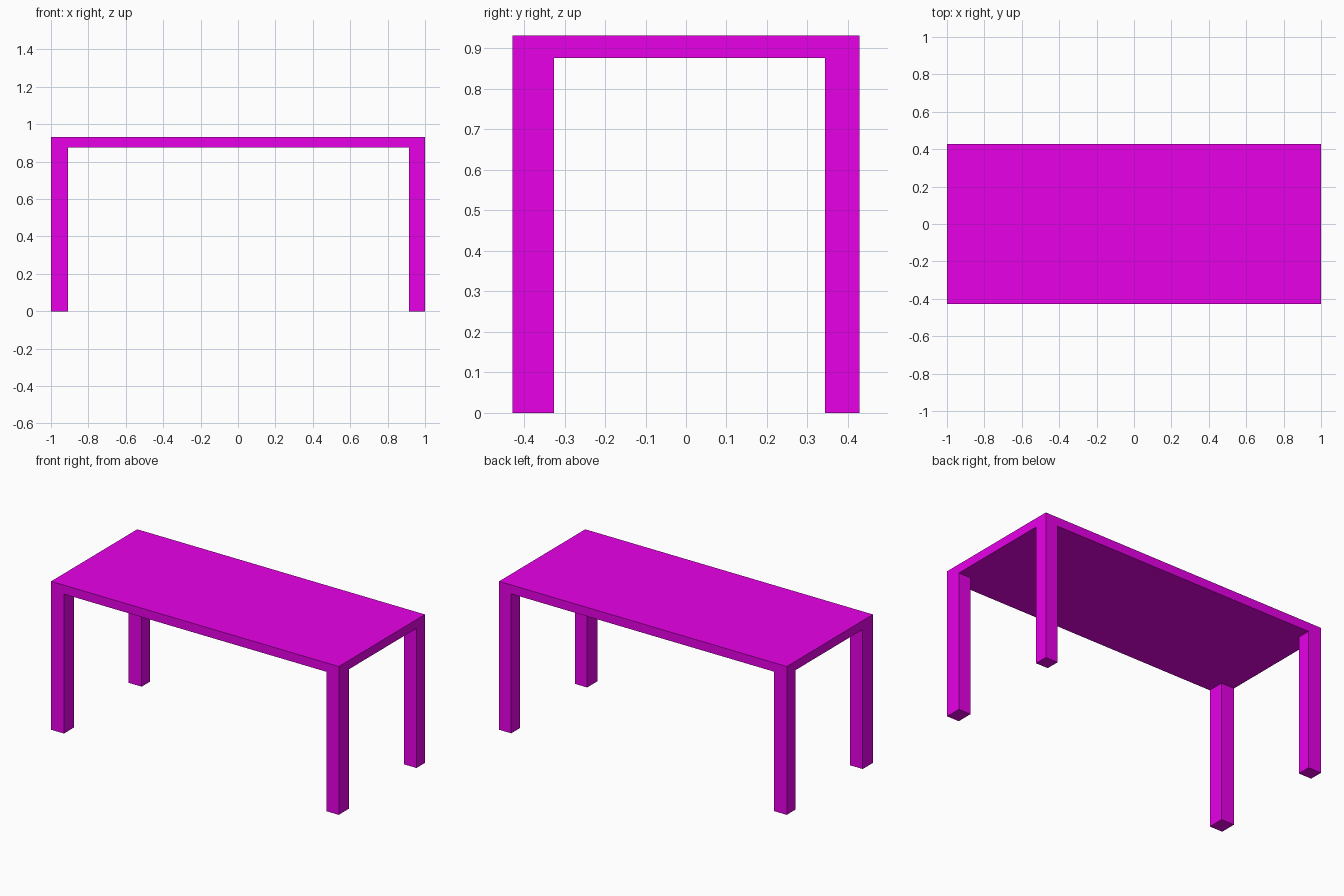
import bpy

if "Cube" in bpy.data.objects:
    bpy.data.objects.remove(bpy.data.objects["Cube"])

TOP, UNDER = 0.932, 0.876
X, Y = 1.0, 0.428

magenta = bpy.data.materials.new("magenta")
magenta.diffuse_color = (0.8, 0.0, 0.8, 1.0)
magenta.use_nodes = True
magenta.node_tree.nodes["Principled BSDF"].inputs["Base Color"].default_value = magenta.diffuse_color


def box(name, lo, hi):
    bpy.ops.mesh.primitive_cube_add(size=1, location=[(a + b) / 2 for a, b in zip(lo, hi)])
    ob = bpy.context.object
    ob.name = name
    ob.scale = [b - a for a, b in zip(lo, hi)]
    bpy.ops.object.transform_apply(location=False, rotation=False, scale=True)
    ob.data.materials.append(magenta)
    return ob


# Flat slab top
box("tabletop", (-X, -Y, UNDER), (X, Y, TOP))

# Corner legs, flush with the slab edges; left and front ones slightly thicker
x_spans = {"left": (-X, -0.91), "right": (0.915, X)}
y_spans = {"front": (-Y, -0.326), "back": (0.343, Y)}
for side, (x0, x1) in x_spans.items():
    for end, (y0, y1) in y_spans.items():
        box(f"{end}_{side}_leg", (x0, y0, 0), (x1, y1, UNDER))
